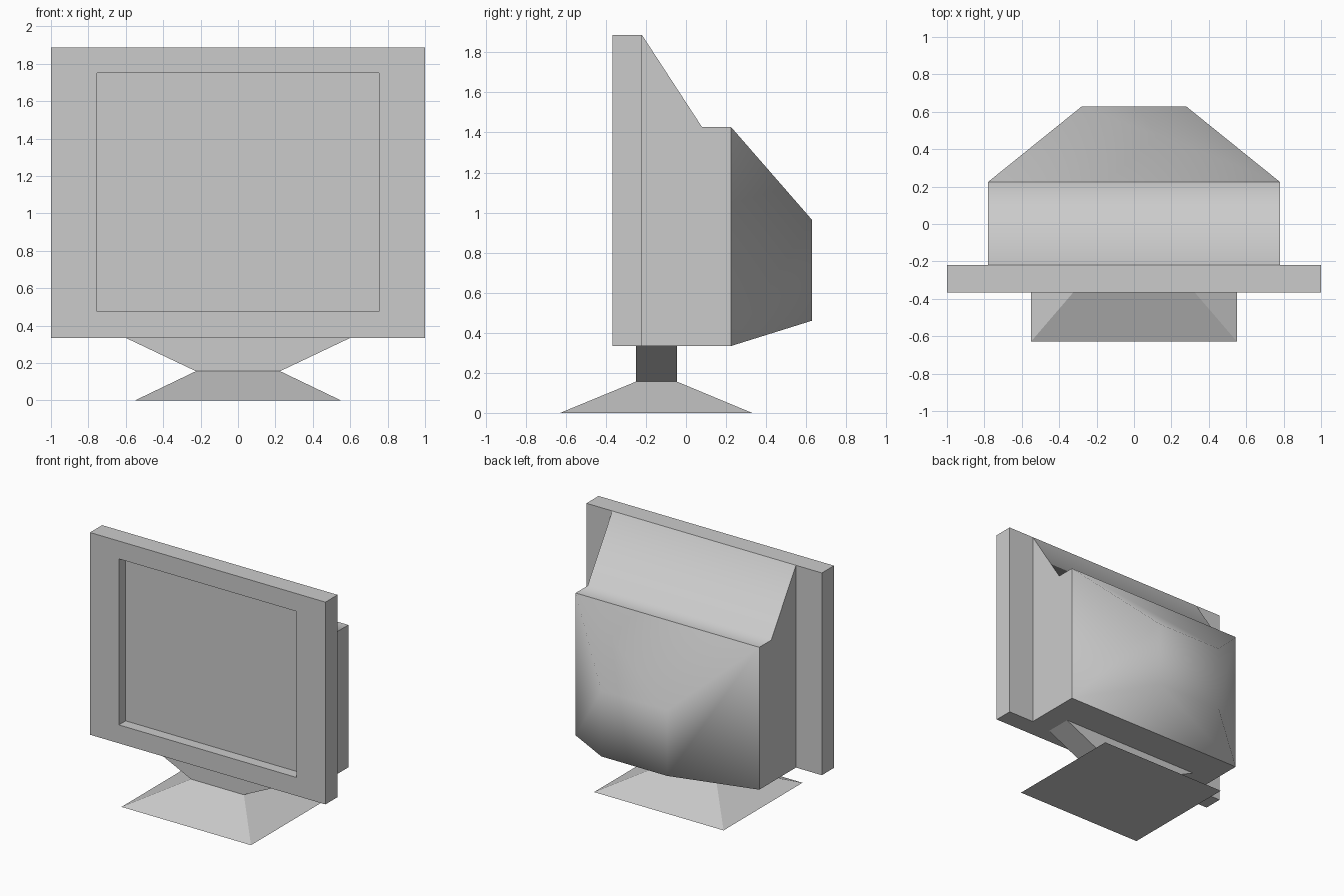
import bpy, bmesh, math

if "Cube" in bpy.data.objects:
    bpy.data.objects.remove(bpy.data.objects["Cube"])


def finish(name, bm, smooth=None):
    bmesh.ops.recalc_face_normals(bm, faces=bm.faces)
    mesh = bpy.data.meshes.new(name)
    bm.to_mesh(mesh)
    bm.free()
    ob = bpy.data.objects.new(name, mesh)
    bpy.context.collection.objects.link(ob)
    if smooth:
        bpy.ops.object.select_all(action='DESELECT')
        ob.select_set(True)
        bpy.context.view_layer.objects.active = ob
        bpy.ops.object.shade_smooth_by_angle(angle=math.radians(smooth))
    return ob


def rect_z(hx, y0, y1, z):
    return [(-hx, y0, z), (hx, y0, z), (hx, y1, z), (-hx, y1, z)]


def rect_y(hx, z0, z1, y):
    return [(-hx, y, z0), (hx, y, z0), (hx, y, z1), (-hx, y, z1)]


def loft(name, sections, cap_start=True, cap_end=True, smooth=None):
    """Skin matching cross-sections, optionally closing either end."""
    bm = bmesh.new()
    rings = [[bm.verts.new(p) for p in s] for s in sections]
    n = len(rings[0])
    for a, b in zip(rings, rings[1:]):
        for i in range(n):
            j = (i + 1) % n
            bm.faces.new((a[i], a[j], b[j], b[i]))
    if cap_start:
        bm.faces.new(rings[0][::-1])
    if cap_end:
        bm.faces.new(rings[-1])
    # open shells need their outward direction set from the closed version
    extra = []
    if not cap_start:
        extra.append(bm.faces.new(rings[0][::-1]))
    if not cap_end:
        extra.append(bm.faces.new(rings[-1]))
    bmesh.ops.recalc_face_normals(bm, faces=bm.faces)
    bmesh.ops.delete(bm, geom=extra, context='FACES_ONLY')
    return finish(name, bm, smooth)


BOTTOM, TOP = 0.334, 1.887

# Bezel with recessed screen: back, outer front, opening, screen plane
loft("bezel_and_screen", [
    rect_y(1.0, BOTTOM, TOP, -0.22),
    rect_y(1.0, BOTTOM, TOP, -0.367),
    rect_y(0.755, 0.475, 1.75, -0.367),
    rect_y(0.755, 0.475, 1.75, -0.285),
])

# Housing behind the bezel: side profile stretched across the width
profile = [(-0.22, BOTTOM), (0.225, BOTTOM), (0.225, 1.427),
           (0.08, 1.427), (-0.22, TOP)]
loft("housing", [[(x, y, z) for y, z in profile] for x in (-0.78, 0.78)],
     smooth=60)

# Tapered tube cover at the back
loft("rear_cover", [
    rect_y(0.78, BOTTOM, 1.427, 0.225),
    rect_y(0.28, 0.46, 0.965, 0.628),
], cap_start=False, smooth=80)

# Stand: spreading foot and flared neck
loft("stand_base", [
    rect_z(0.55, -0.628, 0.33, 0.0),
    rect_z(0.225, -0.25, -0.045, 0.156),
], cap_end=False)
loft("stand_neck", [
    rect_z(0.225, -0.25, -0.045, 0.156),
    rect_z(0.60, -0.25, -0.045, BOTTOM),
], cap_start=False, cap_end=False)
